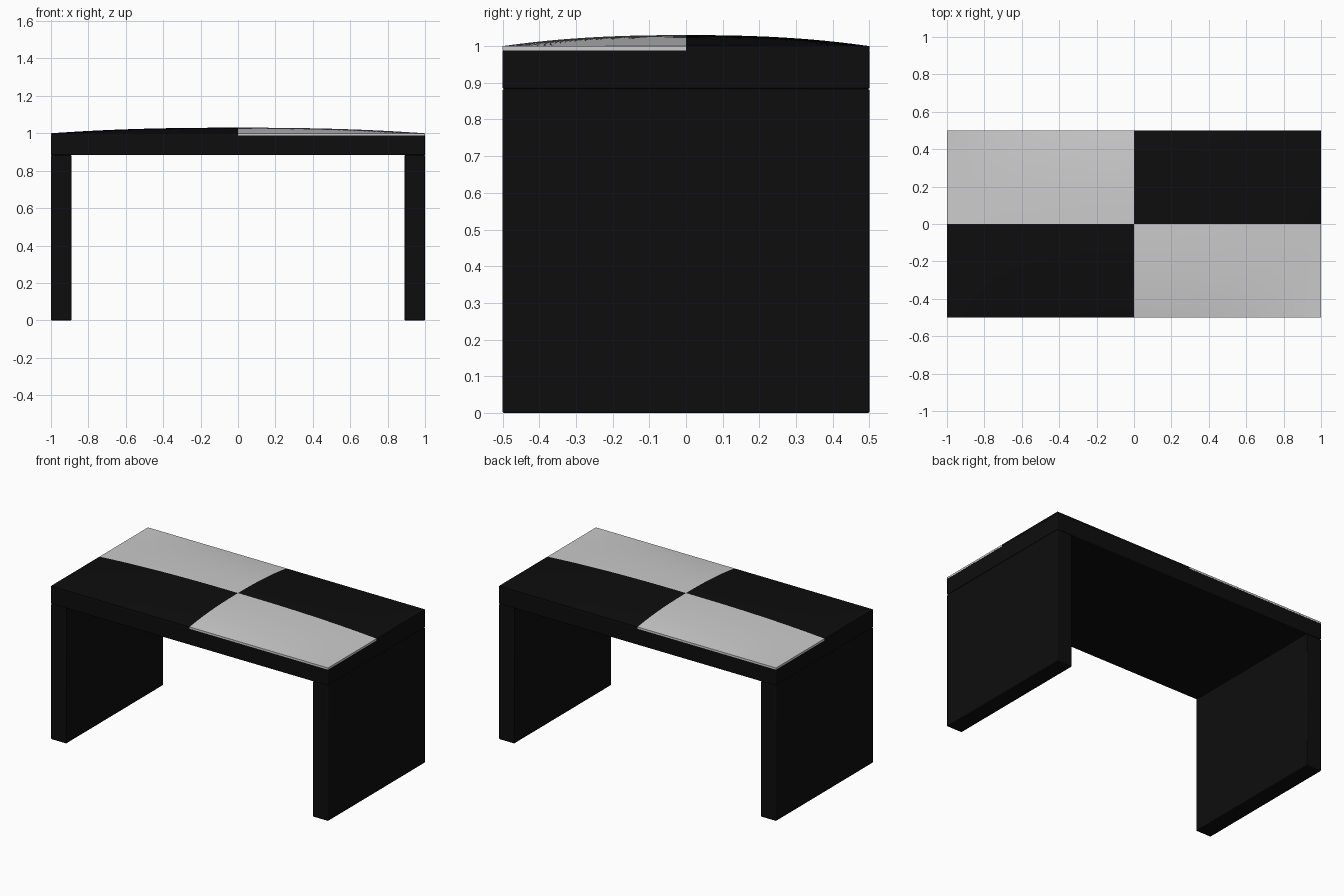
import bpy, bmesh

if "Cube" in bpy.data.objects:
    bpy.data.objects.remove(bpy.data.objects["Cube"])

black = bpy.data.materials.new("black_lacquer")
black.diffuse_color = (0.004, 0.004, 0.004, 1)
black.use_nodes = True
black.node_tree.nodes["Principled BSDF"].inputs["Base Color"].default_value = black.diffuse_color


def box(name, x0, x1, z0, z1):
    bpy.ops.mesh.primitive_cube_add(size=1, location=((x0 + x1) / 2, 0, (z0 + z1) / 2))
    ob = bpy.context.object
    ob.name = name
    ob.scale = (x1 - x0, 1.0, z1 - z0)
    bpy.ops.object.transform_apply(location=False, rotation=False, scale=True)
    ob.data.materials.append(black)
    bev = ob.modifiers.new("soft_edge", 'BEVEL')
    bev.width = 0.004
    bev.segments = 2
    bpy.ops.object.shade_smooth_by_angle()
    return ob


def dome(x, y):
    # flat at the rim, gently crowned in the middle
    return 1.0 + 0.03 * (1 - abs(x) ** 2.4) * (1 - abs(2 * y) ** 2.4)


def panel(name, sx, sy, mat=None, n=20):
    bm = bmesh.new()
    bmesh.ops.create_grid(bm, x_segments=n, y_segments=n, size=0.5)
    for v in bm.verts:
        x, y = sx * (v.co.x + 0.5), sy * (v.co.y + 0.5) / 2
        v.co = (x, y, dome(x, y))
    # short skirt along the two outer edges
    rim = [e for e in bm.edges if e.is_boundary and (
        all(abs(v.co.x) > 0.999 for v in e.verts) or all(abs(v.co.y) > 0.4995 for v in e.verts))]
    new = bmesh.ops.extrude_edge_only(bm, edges=rim)["geom"]
    for v in new:
        if isinstance(v, bmesh.types.BMVert):
            v.co.z = 0.988
    bmesh.ops.recalc_face_normals(bm, faces=bm.faces)
    bm.normal_update()
    if sum(f.normal.z for f in bm.faces) < 0:
        bmesh.ops.reverse_faces(bm, faces=bm.faces)
    me = bpy.data.meshes.new(name)
    bm.to_mesh(me)
    bm.free()
    ob = bpy.data.objects.new(name, me)
    bpy.context.collection.objects.link(ob)
    if mat:
        me.materials.append(mat)
    bpy.ops.object.select_all(action='DESELECT')
    ob.select_set(True)
    bpy.context.view_layer.objects.active = ob
    bpy.ops.object.shade_smooth_by_angle()


# Slab legs at both ends
box("left_leg", -1, -0.89, 0, 0.883)
box("right_leg", 0.89, 1, 0, 0.883)

# Top board
box("top_board", -1, 1, 0.883, 0.99)

# Four crowned panels, alternating black and grey
for sx, side in ((-1, "left"), (1, "right")):
    for sy, end in ((-1, "front"), (1, "back")):
        panel(f"{end}_{side}_panel", sx, sy, black if sx * sy > 0 else None)
